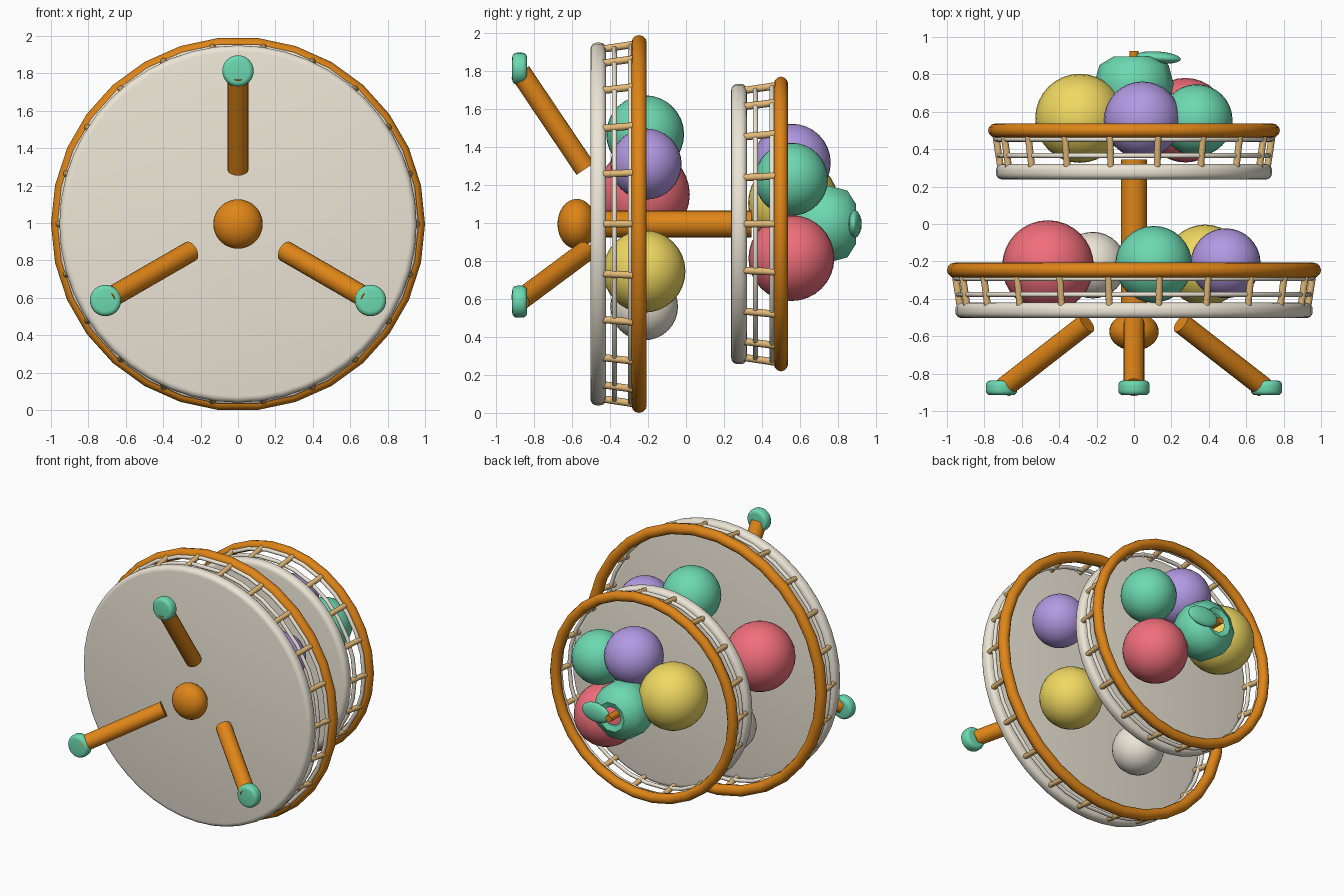
import bpy, bmesh, math
from mathutils import Vector

if "Cube" in bpy.data.objects:
    bpy.data.objects.remove(bpy.data.objects["Cube"])

CZ = 0.9945  # height of the stand's horizontal axis


def mat(name, rgb):
    m = bpy.data.materials.new(name)
    m.diffuse_color = (*[(c / 255) ** 2.2 for c in rgb], 1)
    m.use_nodes = True
    m.node_tree.nodes["Principled BSDF"].inputs["Base Color"].default_value = m.diffuse_color
    return m


WOOD = mat("wood", (222, 132, 30))
PEG = mat("light_wood", (226, 184, 120))
CREAM = mat("cream", (236, 229, 213))
GREEN = mat("green", (108, 216, 176))
RED = mat("red", (240, 110, 122))
YELLOW = mat("yellow", (240, 216, 98))
PURPLE = mat("purple", (176, 152, 226))


def finish(name, m, smooth=40):
    o = bpy.context.object
    o.name = name
    o.data.materials.append(m)
    bpy.ops.object.shade_smooth_by_angle(angle=math.radians(smooth))
    return o


def rod(name, a, b, r, m, sides=16):
    a, b = Vector(a), Vector(b)
    bpy.ops.mesh.primitive_cylinder_add(
        vertices=sides, radius=r, depth=(b - a).length, location=(a + b) / 2,
        rotation=(b - a).to_track_quat('Z', 'Y').to_euler())
    return finish(name, m)


def ball(name, loc, r, m, scale=(1, 1, 1), rot=(0, 0, 0)):
    bpy.ops.mesh.primitive_uv_sphere_add(segments=32, ring_count=16, radius=r,
                                         location=loc, rotation=rot)
    bpy.context.object.scale = scale
    return finish(name, m)


def ring(name, y, major, minor, m, seg=30):
    bpy.ops.mesh.primitive_torus_add(
        major_segments=seg, minor_segments=12, major_radius=major,
        minor_radius=minor, location=(0, y, CZ), rotation=(math.pi / 2, 0, 0))
    return finish(name, m, 60)


def lathe(name, profile, sides, m, center=(0, 0, CZ)):
    # revolve (radius, y) points around the y direction
    bm = bmesh.new()
    vs = [bm.verts.new((r, y, 0)) for r, y in profile]
    es = [bm.edges.new(p) for p in zip(vs, vs[1:])]
    bmesh.ops.spin(bm, geom=vs + es, cent=(0, 0, 0), axis=(0, 1, 0),
                   angle=2 * math.pi, steps=sides, use_duplicate=False)
    bmesh.ops.remove_doubles(bm, verts=bm.verts, dist=1e-4)
    bmesh.ops.recalc_face_normals(bm, faces=bm.faces)
    me = bpy.data.meshes.new(name)
    bm.to_mesh(me)
    bm.free()
    o = bpy.data.objects.new(name, me)
    o.location = center
    bpy.context.collection.objects.link(o)
    bpy.context.view_layer.objects.active = o
    bpy.ops.object.select_all(action='DESELECT')
    o.select_set(True)
    return finish(name, m, 50)


def puck(name, y0, y1, r, bev, m, sides, center=(0, 0, CZ)):
    # disc with rounded edges
    pts = [(0, y0)]
    for yc, a0 in ((y0 + bev, -90), (y1 - bev, 0)):
        for k in range(5):
            a = math.radians(a0 + 22.5 * k)
            pts.append((r - bev + bev * math.cos(a), yc + bev * math.sin(a)))
    return lathe(name, pts + [(0, y1)], sides, m, center)


def polar(r, y, a):
    return (r * math.cos(a), y, CZ + r * math.sin(a))


def tray(tier, y0, radius, rim_major, rim_minor, rim_y, pegs):
    top = y0 + 0.083
    puck(tier + "_tray_floor", y0, top, radius, 0.033, CREAM, 48)
    ring(tier + "_tray_rim", rim_y, rim_major, rim_minor, WOOD)
    # two wire rails on a slightly flared fence
    r0 = radius - 0.025
    for i, t in enumerate((0.25, 0.74)):
        ring(f"{tier}_rail_{i}", top + (rim_y - top) * t,
             r0 + (rim_major - r0) * t, 0.014, CREAM)
    for i in range(pegs):
        a = 2 * math.pi * i / pegs
        rod(f"{tier}_peg_{i}", polar(r0, top - 0.02, a),
            polar(rim_major, rim_y, a), 0.019, PEG, 10)


tray("lower", -0.503, 0.955, 0.96, 0.04, -0.247, 22)
tray("upper", 0.238, 0.738, 0.743, 0.037, 0.5, 18)

# centre pole and end knob
rod("pole", (0, -0.55, CZ), (0, 0.345, CZ), 0.07, WOOD, 24)
ball("end_knob", (0, -0.575, CZ), 0.132, WOOD, (1, 0.77, 1))

# three splayed legs with round feet
for i in range(3):
    a = math.radians(90 + 120 * i)
    rod(f"leg_{i}", polar(0.29, -0.53, a), polar(0.80, -0.873, a), 0.056, WOOD, 20)
    puck(f"foot_{i}", -0.915, -0.837, 0.084, 0.025, GREEN, 24, polar(0.818, 0, a))

# fruit: position, radius, colour
FRUIT = [
    ("lower", (-0.46, -0.225, 1.15), 0.245, RED),
    ("lower", (0.105, -0.215, 1.467), 0.205, GREEN),
    ("lower", (0.49, -0.21, 1.31), 0.187, PURPLE),
    ("lower", (0.38, -0.22, 0.745), 0.217, YELLOW),
    ("lower", (-0.22, -0.22, 0.56), 0.178, CREAM),
    ("upper", (-0.29, 0.565, 1.105), 0.238, YELLOW),
    ("upper", (0.045, 0.557, 1.317), 0.205, PURPLE),
    ("upper", (0.335, 0.555, 1.23), 0.192, GREEN),
    ("upper", (0.275, 0.555, 0.815), 0.226, RED),
]
for i, (tier, loc, r, m) in enumerate(FRUIT):
    ball(f"{tier}_fruit_{i}", loc, r, m)

# crowning fruit: open faceted shell with stem and leaf
lathe("top_fruit", [(0.12, 0.56), (0.19, 0.64), (0.212, 0.75), (0.185, 0.85),
                    (0.11, 0.895), (0.07, 0.88)], 10, GREEN)
rod("stem", (0, 0.76, CZ), (0, 0.925, CZ), 0.026, WOOD, 10)
ball("leaf", (0.13, 0.89, CZ), 0.12, GREEN, (1, 0.27, 0.6), (0, 0, -0.08))
